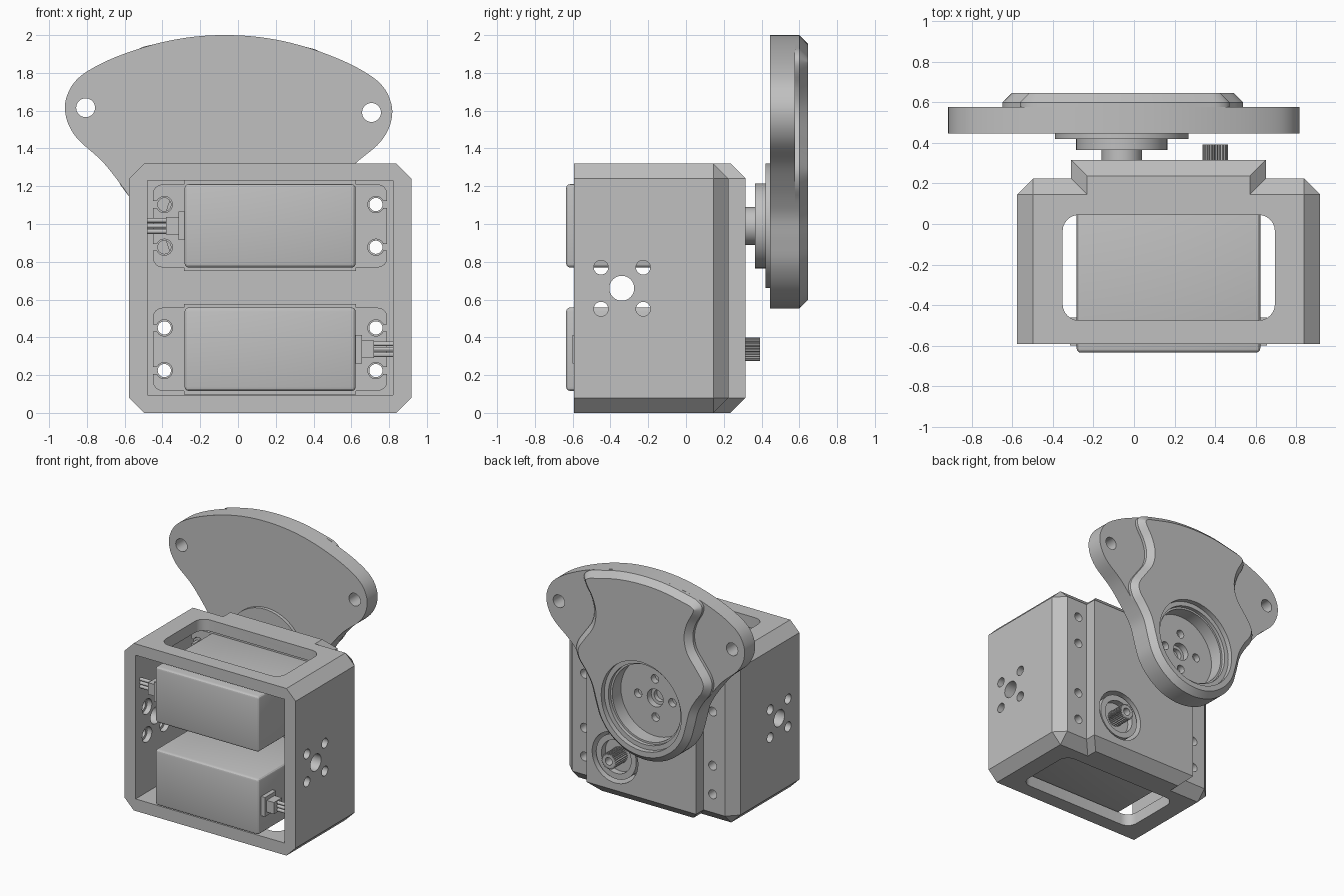
import bpy, bmesh, math
from mathutils import Vector, Matrix

if "Cube" in bpy.data.objects:
    bpy.data.objects.remove(bpy.data.objects["Cube"])

grey = bpy.data.materials.new("plain_grey")
grey.use_nodes = True
COL = (0.53, 0.53, 0.53, 1)
grey.diffuse_color = COL
grey.node_tree.nodes["Principled BSDF"].inputs["Base Color"].default_value = COL


def finish(name, bm):
    bmesh.ops.recalc_face_normals(bm, faces=bm.faces)
    me = bpy.data.meshes.new(name)
    bm.to_mesh(me)
    bm.free()
    me.materials.append(grey)
    ob = bpy.data.objects.new(name, me)
    bpy.context.collection.objects.link(ob)
    return ob


def box(name, lo, hi, bevel=0, pick=lambda mid, d: True, segs=1):
    """Box between two corners; pick chooses bevelled edges by midpoint and direction."""
    bm = bmesh.new()
    bmesh.ops.create_cube(bm, size=1)
    if bevel:
        es = []
        for e in bm.edges:
            a, b = e.verts
            if pick((a.co + b.co) / 2, (a.co - b.co).normalized()):
                es.append(e)
    lo, hi = Vector(lo), Vector(hi)
    for v in bm.verts:
        v.co = Vector([(lo[i] + hi[i]) / 2 + v.co[i] * (hi[i] - lo[i]) for i in range(3)])
    if bevel:
        bmesh.ops.bevel(bm, geom=es, offset=bevel, segments=segs, profile=0.5, affect='EDGES')
    return finish(name, bm)


def prism(name, pts, y0, y1, chamfer=0):
    """Extrude an x-z outline along y, optionally chamfering the rear rim."""
    bm = bmesh.new()
    f = bm.faces.new([bm.verts.new((x, y0, z)) for x, z in pts])
    ext = bmesh.ops.extrude_face_region(bm, geom=[f])["geom"]
    bmesh.ops.translate(bm, vec=(0, y1 - chamfer - y0, 0),
                        verts=[g for g in ext if isinstance(g, bmesh.types.BMVert)])
    bmesh.ops.recalc_face_normals(bm, faces=bm.faces)
    if chamfer:
        cap = [g for g in ext if isinstance(g, bmesh.types.BMFace)][0]
        bmesh.ops.inset_region(bm, faces=[cap], thickness=0.045, use_even_offset=True)
        bmesh.ops.translate(bm, vec=(0, chamfer, 0), verts=cap.verts)
    return finish(name, bm)


def circle(x, z, r, n=48):
    return [(x + r * math.cos(2 * math.pi * i / n), z + r * math.sin(2 * math.pi * i / n)) for i in range(n)]


def disc(name, x, z, r, y0, y1, n=48):
    return prism(name, circle(x, z, r, n), y0, y1)


def rod(name, x0, x1, y, z, r, n=32):
    bm = bmesh.new()
    bmesh.ops.create_cone(bm, cap_ends=True, segments=n, radius1=r, radius2=r, depth=x1 - x0,
                          matrix=Matrix.Translation(((x0 + x1) / 2, y, z)) @ Matrix.Rotation(math.pi / 2, 4, 'Y'))
    return finish(name, bm)


def boolean(ob, tools, op='DIFFERENCE'):
    for t in tools:
        m = ob.modifiers.new("bool", 'BOOLEAN')
        m.operation, m.object, m.solver = op, t, 'EXACT'
    dg = bpy.context.evaluated_depsgraph_get()
    me = bpy.data.meshes.new_from_object(ob.evaluated_get(dg))
    ob.modifiers.clear()
    ob.data = me
    for t in tools:
        bpy.data.objects.remove(t)


def spline(pts, n=5):
    """Closed smooth curve through the points."""
    P = [Vector(p) for p in pts]
    out = []
    for i in range(len(P)):
        a, b, c, d = (P[(i + k) % len(P)] for k in (-1, 0, 1, 2))
        for s in range(n):
            t = s / n
            out.append(0.5 * (2 * b + (c - a) * t + (2 * a - 5 * b + 4 * c - d) * t * t
                              + (3 * b - a - 3 * c + d) * t ** 3))
    return out


# Housing: chamfered shell with a raised rear block
CX = 0.17
housing = box("housing", (-0.577, -0.592, 0), (0.918, 0.225, 1.32), 0.08,
              lambda m, d: abs(d.y) > 0.9 or m.y > 0.4)
block = box("block", (-0.31, 0, 0), (0.65, 0.315, 1.32), 0.079,
            lambda m, d: abs(m.z) > 0.4 and (abs(d.y) > 0.9 or m.y > 0.4))
boolean(housing, [block], 'UNION')

cutters = [box("cavity", (-0.48, -0.8, 0.095), (0.82, 0.13, 1.23)),
           box("window", (-0.352, -0.475, -0.2), (0.695, 0.045, 1.6), 0.08,
               lambda m, d: abs(d.z) > 0.9, 6),
           rod("side_hole", -1, 1.3, -0.34, 0.66, 0.066)]
for y in (-0.45, -0.227):
    for z in (0.55, 0.77):
        cutters.append(rod("side_screw", -1, 1.3, y, z, 0.038))
        cutters.append(rod("counterbore", -0.52, 0.86, y, z, 0.06))

# The two servos are the same unit, one turned half round
SERVOS = [(0.99, -1), (0.337, 1)]
for zc, s in SERVOS:
    cutters.append(disc("boss_hole", CX + s * 0.23, zc, 0.2, 0.1, 0.4))
    for sx in (-1, 1):
        for dz in (-0.113, 0.113):
            cutters.append(disc("mount_hole", CX + sx * 0.56, zc + dz, 0.035, 0.1, 0.4, 24))
boolean(housing, cutters)

for label, (zc, s) in zip(("upper", "lower"), SERVOS):
    ox = CX + s * 0.23
    box(label + "_servo_case", (CX - 0.453, -0.635, zc - 0.221), (CX + 0.453, 0.129, zc + 0.221),
        0.022, segs=3)
    box(label + "_servo_collar", (CX - 0.455, 0.06, zc - 0.24), (CX + 0.455, 0.128, zc + 0.24))
    # Mounting ears with slotted screw holes
    ears = box(label + "_servo_ears", (CX - 0.62, 0.06, zc - 0.22), (CX + 0.62, 0.128, zc + 0.22),
               0.05, lambda m, d: abs(d.y) > 0.9, 4)
    slots = []
    for sx in (-1, 1):
        for dz in (-0.113, 0.113):
            hx, hz = CX + sx * 0.56, zc + dz
            slots.append(disc("ear_hole", hx, hz, 0.043, 0, 0.2, 24))
            slots.append(box("ear_slot", (min(hx, hx + sx * 0.1), 0, hz - 0.018),
                             (max(hx, hx + sx * 0.1), 0.2, hz + 0.018)))
    boolean(ears, slots)
    # Output boss
    boss = disc(label + "_servo_boss", ox, zc, 0.175, 0.1, 0.3)
    boolean(boss, [disc("boss_recess", ox, zc, 0.13, 0.25, 0.4)])
    # Cable socket and wires
    for part, x0, x1, h, y0 in (("socket_plate", 0.45, 0.486, 0.076, -0.6),
                                ("socket", 0.48, 0.55, 0.046, -0.58)):
        xs = sorted((CX + s * x0, CX + s * x1))
        box(label + "_" + part, (xs[0], y0, zc - h), (xs[1], -1.06 - y0, zc + h))
    xs = sorted((CX + s * 0.54, CX + s * 0.65))
    for i in (-1, 0, 1):
        rod(label + "_wire", xs[0], xs[1], -0.53, zc + i * 0.029, 0.013, 12)

# Bare toothed shaft on the lower servo
teeth = []
for i in range(24):
    for k, r in ((0, 0.052), (0.3, 0.063), (0.7, 0.063)):
        a = (i + k) * math.tau / 24
        teeth.append((0.40 + r * math.cos(a), 0.337 + r * math.sin(a)))
shaft = prism("toothed_shaft", teeth, 0.24, 0.393)
boolean(shaft, [disc("shaft_bore", 0.40, 0.337, 0.03, 0.3, 0.5, 24)])

# Upper shaft and horn
HX, HZ = -0.06, 0.99
disc("upper_shaft", HX, HZ, 0.1, 0.24, 0.37)
horn = disc("horn_disc", HX, HZ, 0.225, 0.365, 0.42)
boolean(horn, [disc("screw_bore", HX, HZ, 0.045, 0.385, 0.5, 24)])

# Swinging bracket, slightly tilted about the horn
TILT = Matrix.Rotation(math.radians(-0.95), 2)


def place(p):
    return TILT @ Vector(p) + Vector((HX, HZ))


def outline(half):
    """Mirror a right-hand half profile (top down) and close it with the round hub."""
    arc = [(0.437 * math.sin(a), -0.437 * math.cos(a)) for a in (1.4, 1.1, 0.8, 0.5, 0.25)]
    right = half + arc
    pts = [(0, 1.01)] + right + [(0, -0.437)] + [(-x, z) for x, z in reversed(right)]
    return [place(p) for p in spline(pts)]


top = [(0.2, 0.997), (0.4, 0.955)]
neck = [(0.515, 0.14), (0.465, 0.05)]
wing = top + [(0.6, 0.885), (0.745, 0.81), (0.82, 0.745), (0.858, 0.67), (0.866, 0.6), (0.845, 0.52),
              (0.79, 0.44), (0.67, 0.336), (0.58, 0.23)] + neck
rib = top + [(0.475, 0.932), (0.515, 0.89), (0.505, 0.83), (0.455, 0.74), (0.43, 0.64), (0.45, 0.54),
             (0.52, 0.44), (0.575, 0.36), (0.593, 0.29), (0.57, 0.215)] + neck


def hub_holes():
    tools = [disc("centre_hole", HX, HZ, 0.07, 0.41, 0.8, 32)]
    for a in range(4):
        x, z = place((0.15 * math.cos(a * math.pi / 2), 0.15 * math.sin(a * math.pi / 2)))
        tools.append(disc("hub_hole", x, z, 0.033, 0.41, 0.8, 24))
    return tools


bracket = prism("bracket_plate", outline(wing), 0.446, 0.577)
holes = hub_holes() + [disc("recess", HX, HZ, 0.3, 0.47, 0.8)]
for sx in (-1, 1):
    x, z = place((sx * 0.757, 0.613))
    holes.append(disc("wing_hole", x, z, 0.05, 0.3, 0.8, 32))
boolean(bracket, holes)

raised = prism("bracket_raised_face", outline(rib), 0.577, 0.645, 0.045)
boolean(raised, [disc("recess_rim", HX, HZ, 0.35, 0.605, 0.8), disc("recess", HX, HZ, 0.315, 0.5, 0.8)])

hub = disc("bracket_hub", HX, HZ, 0.33, 0.42, 0.446, 64)
boolean(hub, hub_holes())

# Smooth shading with crisp edges
for ob in bpy.context.scene.objects:
    if ob.type == 'MESH':
        ob.select_set(True)
        bpy.context.view_layer.objects.active = ob
bpy.ops.object.shade_smooth_by_angle(angle=math.radians(28))
